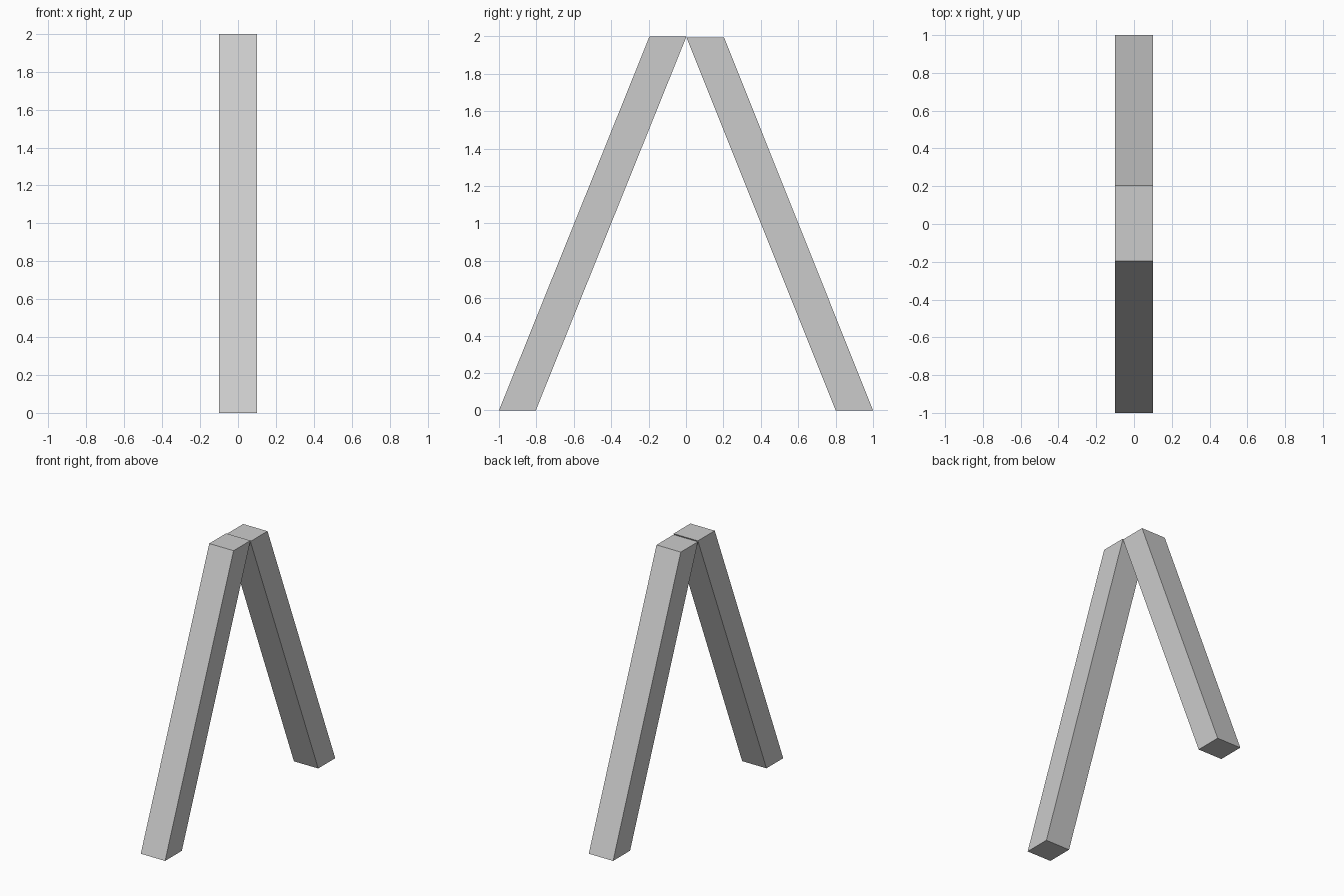
import bpy
import bmesh

if "Cube" in bpy.data.objects:
    bpy.data.objects.remove(bpy.data.objects["Cube"])

HALF_WIDTH = 0.1


def slanted_leg(name, profile):
    """Extrude a side profile of (y, z) points across the width in x."""
    bm = bmesh.new()
    face = bm.faces.new([bm.verts.new((-HALF_WIDTH, y, z)) for y, z in profile])
    ext = bmesh.ops.extrude_face_region(bm, geom=[face])
    verts = [v for v in ext["geom"] if isinstance(v, bmesh.types.BMVert)]
    bmesh.ops.translate(bm, verts=verts, vec=(2 * HALF_WIDTH, 0, 0))
    # The source face must remain as the closing cap
    if not face.is_valid:
        bmesh.ops.holes_fill(bm, edges=bm.edges[:])
    bmesh.ops.recalc_face_normals(bm, faces=bm.faces[:])
    mesh = bpy.data.meshes.new(name)
    bm.to_mesh(mesh)
    bm.free()
    obj = bpy.data.objects.new(name, mesh)
    bpy.context.collection.objects.link(obj)
    return obj


# Front leg leans back; its top is a hair higher than the back leg
slanted_leg("front_leg", [(-1, 0), (-0.803, 0), (0.003, 2), (-0.195, 2)])

# Back leg leans forward to meet it at the apex
slanted_leg("back_leg", [(0.8, 0), (1, 0), (0.204, 1.993), (0.003, 1.993)])
